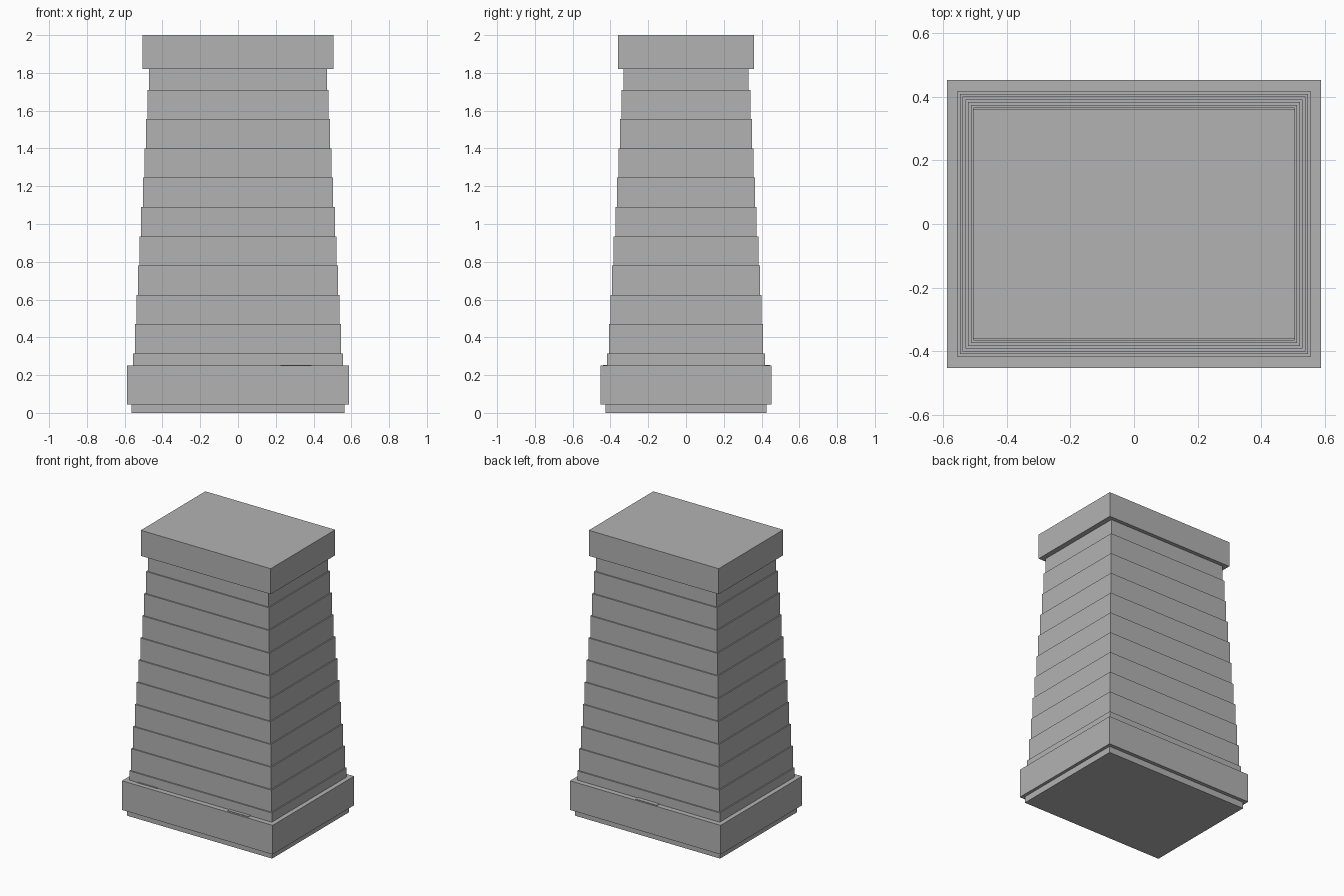
import bpy

cube = bpy.data.objects.get("Cube")
if cube:
    bpy.data.objects.remove(cube, do_unlink=True)

stone = bpy.data.materials.new("grey_stone")
stone.use_nodes = True
GREY = (0.45, 0.45, 0.45, 1)
stone.diffuse_color = GREY
stone.node_tree.nodes["Principled BSDF"].inputs["Base Color"].default_value = GREY


def block(name, x0, x1, y0, y1, z0, z1):
    """Flat-sided box given by its bounds."""
    bpy.ops.mesh.primitive_cube_add(size=1)
    ob = bpy.context.object
    ob.name = name
    ob.location = ((x0 + x1) / 2, (y0 + y1) / 2, (z0 + z1) / 2)
    ob.scale = (x1 - x0, y1 - y0, z1 - z0)
    bpy.ops.object.transform_apply(location=True, rotation=False, scale=True)
    ob.data.materials.append(stone)
    return ob


def slab(name, half_x, half_y, z0, z1):
    return block(name, -half_x, half_x, -half_y, half_y, z0, z1)


# Footing and plinth
slab("footing", 0.565, 0.427, 0, 0.045)
slab("plinth", 0.587, 0.453, 0.045, 0.25)

# Stepped courses, each a little narrower than the one below
COURSES, RISE, STEP = 11, 0.155, 0.0085
for i in range(COURSES):
    bottom = 0.25 if i == 0 else 0.16 + i * RISE
    top = min(0.16 + (i + 1) * RISE, 1.82)
    slab(f"course_{i + 1}", 0.555 - i * STEP, 0.417 - i * STEP, bottom, top)

# Cap stone
slab("cap", 0.506, 0.359, 1.82, 2)

# Thin stones lying on the plinth against the first course
block("front_left_stone", 0.225, 0.39, -0.44, -0.41, 0.24, 0.254)
block("front_right_stone", -0.495, -0.33, -0.422, -0.41, 0.24, 0.254)
block("back_stone", -0.085, 0.083, 0.41, 0.445, 0.24, 0.254)
